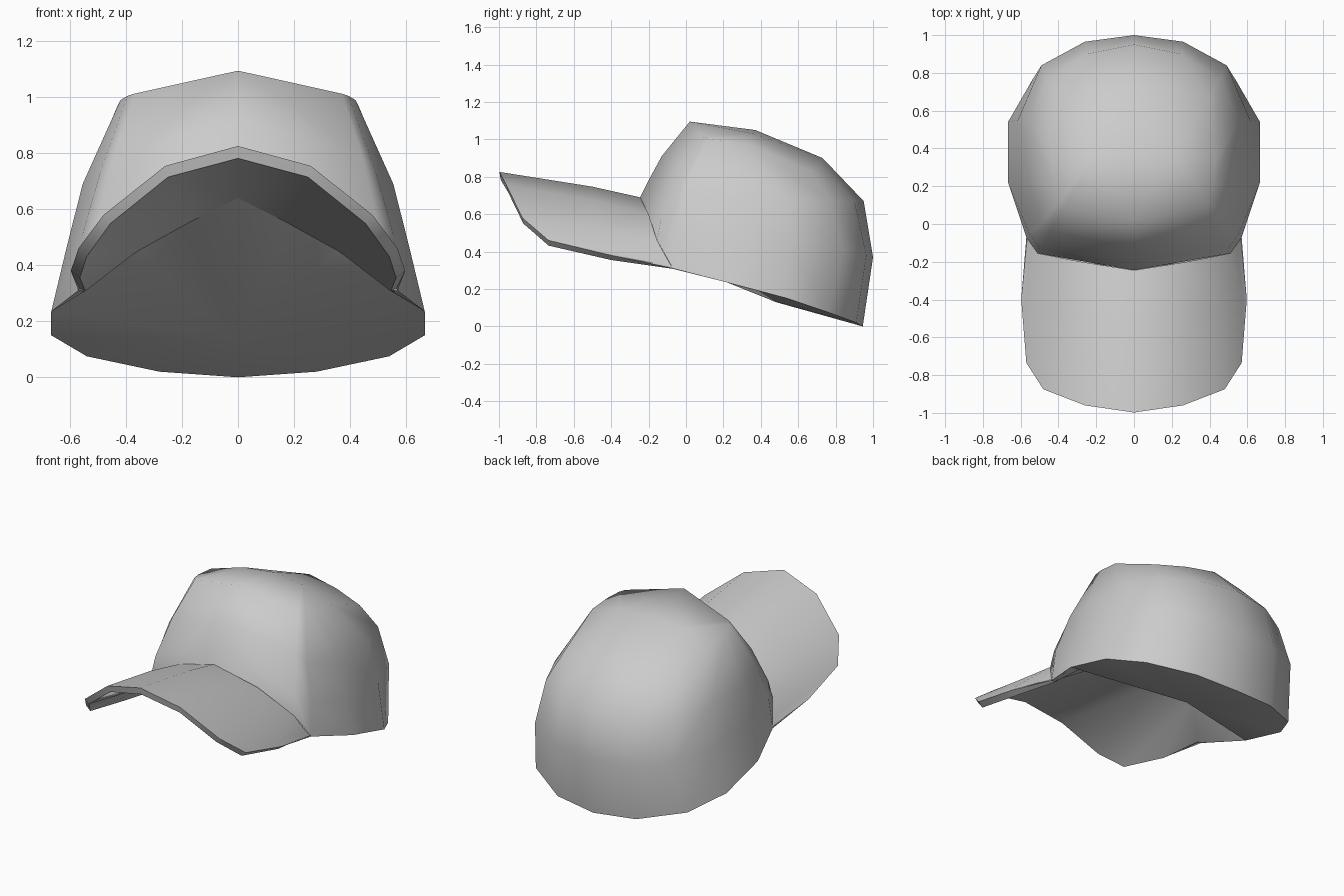
import bpy, bmesh, math
from mathutils import Vector

if "Cube" in bpy.data.objects:
    bpy.data.objects.remove(bpy.data.objects["Cube"])

grey = bpy.data.materials.new("plain_grey")
grey.diffuse_color = (0.6, 0.6, 0.6, 1)
grey.use_nodes = True
grey.node_tree.nodes["Principled BSDF"].inputs["Base Color"].default_value = grey.diffuse_color


def part(name, groups, angle):
    """Build both halves from right-side faces. Each group is (faces, outward test)."""
    bm = bmesh.new()
    for faces, outward in groups:
        for pts in faces:
            for s in (1, -1):
                ps = []
                for p in pts:
                    v = Vector((p[0] * s, p[1], p[2]))
                    if v not in ps:
                        ps.append(v)
                if len(ps) < 3:
                    continue
                f = bm.faces.new([bm.verts.new(p) for p in ps])
                f.normal_update()
                if f.normal.dot(outward(f.calc_center_median())) < 0:
                    f.normal_flip()
    bmesh.ops.remove_doubles(bm, verts=bm.verts, dist=0.001)
    me = bpy.data.meshes.new(name)
    bm.to_mesh(me)
    bm.free()
    me.materials.append(grey)
    ob = bpy.data.objects.new(name, me)
    bpy.context.collection.objects.link(ob)
    bpy.ops.object.select_all(action='DESELECT')
    ob.select_set(True)
    bpy.context.view_layer.objects.active = ob
    bpy.ops.object.shade_smooth_by_angle(angle=math.radians(angle))
    return ob


def strip(a, b):
    """Quads between two point rows."""
    return [(a[i], a[i + 1], b[i + 1], b[i]) for i in range(len(a) - 1)]


def away(ref):
    return lambda c: c - Vector(ref)


def up(c):
    return Vector((0, 0, 1))


def down(c):
    return Vector((0, 0, -1))


# Crown rings, back centre to front centre
rim = [(0, .945, 0), (.28, .91, .02), (.54, .76, .075), (.667, .54, .15),
       (.667, .22, .235), (.57, -.07, .31), (.51, -.155, .46), (0, -.245, .69)]
band = [(0, 1, .37), (.26, .965, .38), (.49, .84, .41), (.615, .55, .44),
        (.613, .22, .46), (.555, -.05, .51), (.495, -.135, .57), (0, -.195, .79)]
upper = [(0, .95, .67), (.25, .9, .67), (.46, .77, .67), (.555, .54, .68),
         (.555, .22, .69), (.49, 0, .74), (.44, -.04, .8), (0, -.13, .91)]
shoulder = [(0, .73, .9), (.2, .72, .865), (.40, .67, .83), (.43, .34, .97),
            (.42, .2, .99), (.395, .12, 1.005), (.37, .09, 1.013), (0, .02, 1.095)]
mid, side_mid = (0, .37, 1.05), (.21, .36, 1.03)

wall = strip(rim, band) + strip(band, upper) + strip(upper, shoulder)
top = [(shoulder[i], shoulder[i + 1], side_mid) for i in range(7)]
top += [(shoulder[0], side_mid, mid), (shoulder[7], side_mid, mid)]
part("crown", [(wall + top, away((0, .35, .45)))], 75)

# Underside of the crown, closed up to the arch below the brim
arch = [(0, -.22, .64), (.18, -.06, .55), (.36, .10, .45)]
hub = (0, .48, .13)
loop = rim[:5] + arch[::-1]
part("crown_underside", [([(loop[i], loop[i + 1], hub) for i in range(7)], down)], 60)

# Curved brim with a thin outer edge
inner = [rim[7], (.28, -.2, .6), rim[6], (.545, -.1, .36), rim[5]]
middle = [(0, -.5, .747), (.27, -.5, .675), (.487, -.46, .517), (.575, -.42, .41)]
outer = [(0, -.998, .826), (.26, -.96, .755), (.48, -.875, .58),
         (.57, -.735, .46), (.597, -.4, .38), (.57, -.07, .32)]
lower = [(0, -.99, .782), (.25, -.95, .715), (.455, -.87, .55),
         (.54, -.735, .432), (.565, -.4, .355), (.545, -.07, .308)]
brim_top = strip(inner[:4], middle) + strip(middle, outer[:4])
brim_top += [(middle[3], outer[3], outer[4]), (inner[3], middle[3], outer[4]),
             (inner[3], inner[4], outer[4]), (inner[4], outer[5], outer[4])]
brim_under = strip(arch, lower[:3]) + [
    (arch[2], lower[2], lower[3]), (arch[2], lower[3], lower[4]),
    (arch[2], lower[4], lower[5]), (arch[2], lower[5], rim[4]),
    (lower[5], rim[5], rim[4])]
part("brim", [(brim_top, up), (brim_under, down),
              (strip(outer, lower), away((0, -.35, .55)))], 60)
